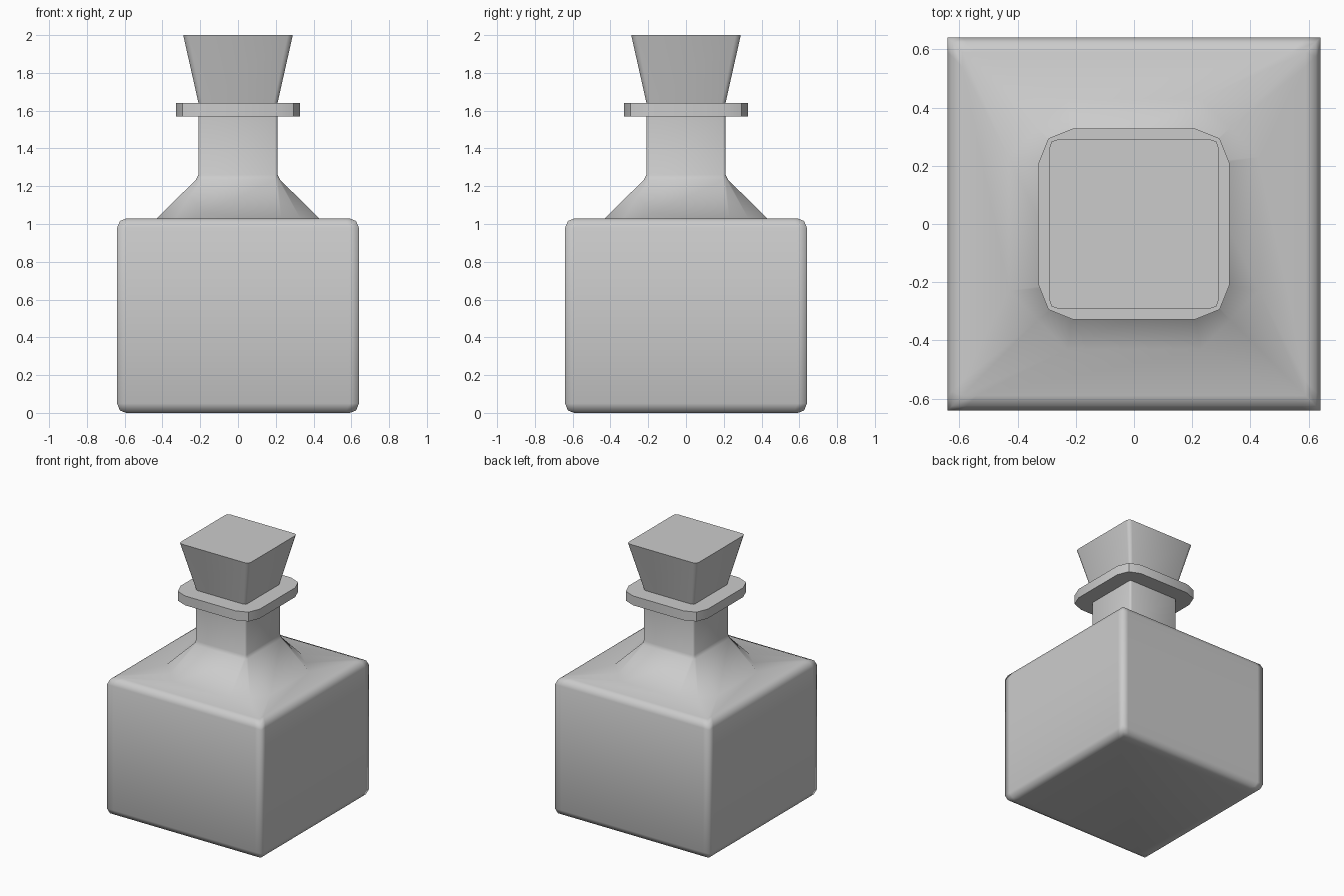
import bpy
import bmesh
import math

if "Cube" in bpy.data.objects:
    bpy.data.objects.remove(bpy.data.objects["Cube"])


def ring(h, c, k, z):
    """Square section: half width h, corner starts at c, corner point at k."""
    pts = []
    for q in range(4):
        a = q * math.pi / 2
        ca, sa = math.cos(a), math.sin(a)
        for x, y in ((h, c), (k, k), (c, h)):
            pts.append((x * ca - y * sa, x * sa + y * ca, z))
    return pts


def loft(name, sections, cap_top=True, angle=None):
    bm = bmesh.new()
    loops = [[bm.verts.new(p) for p in ring(*s)] for s in sections]
    for lo, hi in zip(loops, loops[1:]):
        for i in range(12):
            j = (i + 1) % 12
            bm.faces.new((lo[i], lo[j], hi[j], hi[i]))
    bm.faces.new(loops[0][::-1])
    if cap_top:
        bm.faces.new(loops[-1])
    bmesh.ops.recalc_face_normals(bm, faces=bm.faces)
    mesh = bpy.data.meshes.new(name)
    bm.to_mesh(mesh)
    bm.free()
    obj = bpy.data.objects.new(name, mesh)
    bpy.context.collection.objects.link(obj)
    bpy.ops.object.select_all(action='DESELECT')
    obj.select_set(True)
    bpy.context.view_layer.objects.active = obj
    if angle is None:
        bpy.ops.object.shade_smooth()
    else:
        bpy.ops.object.shade_smooth_by_angle(angle=math.radians(angle))
    return obj


# Square body with rounded top and bottom edges
profile = [(0.59, 0.0), (0.625, 0.012), (0.64, 0.05),
           (0.64, 0.98), (0.625, 1.016), (0.59, 1.03)]
body = [(h, h - 0.05, h, z) for h, z in profile]

# Chamfered shoulder flare and narrow neck, continuous with the body
neck = [(0.43, 0.23, 0.33, 1.03), (0.222, 0.197, 0.212, 1.235),
        (0.21, 0.195, 0.206, 1.26), (0.21, 0.195, 0.206, 1.575)]
loft("bottle", body + neck, cap_top=False)

# Flat collar around the mouth
loft("collar", [(0.328, 0.21, 0.294, z) for z in (1.57, 1.64)], angle=40)

# Flared stopper
loft("stopper", [(0.208, 0.187, 0.202, 1.635), (0.29, 0.262, 0.283, 2.0)], angle=50)
